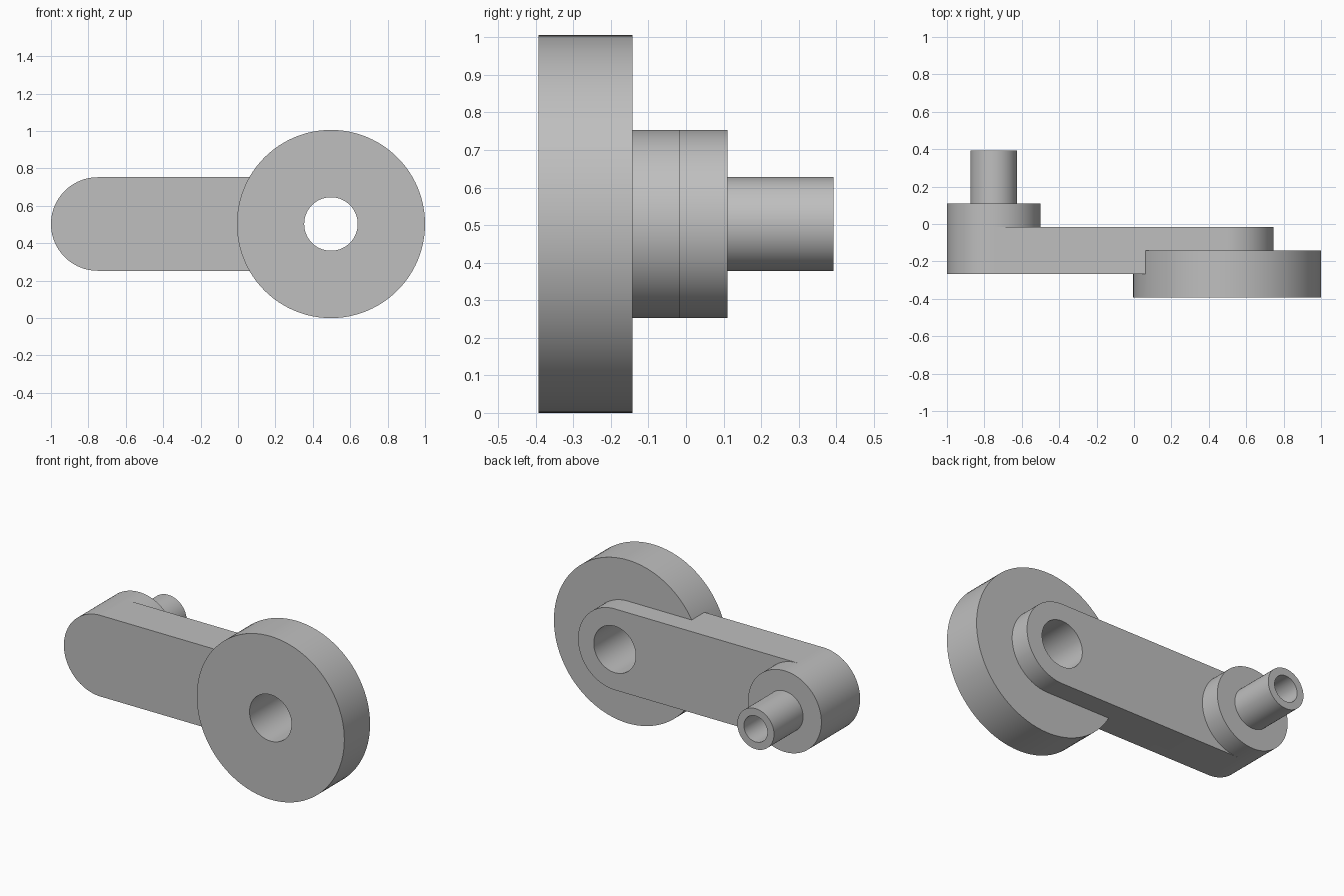
import bpy
import bmesh
from math import cos, sin, pi

SEG = 96
MID_Z = 0.503          # height of the crank axis
PIVOT_X, PIN_X = 0.497, -0.75

cube = bpy.data.objects.get("Cube")
if cube:
    bpy.data.objects.remove(cube, do_unlink=True)

grey = bpy.data.materials.new("plain grey")
grey.use_nodes = True
colour = (0.52, 0.52, 0.52, 1)
grey.diffuse_color = colour
grey.node_tree.nodes["Principled BSDF"].inputs["Base Color"].default_value = colour


def arc(x, radius, start, end, steps):
    """Points (x, z) along an arc centred on the crank axis height."""
    angles = [start + (end - start) * i / steps for i in range(steps + 1)]
    return [(x + radius * cos(a), MID_Z + radius * sin(a)) for a in angles]


def circle(x, radius):
    return arc(x, radius, 0, 2 * pi, SEG)[:-1]


def loft(name, sections, cap_start=True):
    """Join a series of (outline, y) sections into one surface."""
    bm = bmesh.new()
    rings = [[bm.verts.new((x, y, z)) for x, z in pts] for pts, y in sections]
    for a, b in zip(rings, rings[1:]):
        for i in range(len(a)):
            j = (i + 1) % len(a)
            bm.faces.new((a[i], a[j], b[j], b[i]))
    if cap_start:
        bm.faces.new(rings[0][::-1])
    bm.faces.new(rings[-1])
    bmesh.ops.recalc_face_normals(bm, faces=bm.faces)
    mesh = bpy.data.meshes.new(name)
    bm.to_mesh(mesh)
    bm.free()
    mesh.materials.append(grey)
    obj = bpy.data.objects.new(name, mesh)
    bpy.context.collection.objects.link(obj)
    return obj


def select(obj):
    bpy.ops.object.select_all(action="DESELECT")
    obj.select_set(True)
    bpy.context.view_layer.objects.active = obj


def combine(obj, other, operation):
    select(obj)
    mod = obj.modifiers.new(operation.lower(), "BOOLEAN")
    mod.operation, mod.object, mod.solver = operation, other, "EXACT"
    bpy.ops.object.modifier_apply(modifier=mod.name)
    bpy.data.objects.remove(other, do_unlink=True)


# Round-ended arm fused with the large disc, bored through at the pivot
outline = (arc(PIVOT_X, 0.25, -pi / 2, pi / 2, SEG // 2)
           + arc(PIN_X, 0.25, pi / 2, 3 * pi / 2, SEG // 2))
crank = loft("crank_arm_and_disc", [(outline, -0.267), (outline, -0.016)])
disc_ring = circle(PIVOT_X, 0.503)
combine(crank, loft("disc", [(disc_ring, -0.393), (disc_ring, -0.142)]), "UNION")
bore_ring = circle(PIVOT_X, 0.143)
combine(crank, loft("bore", [(bore_ring, -0.6), (bore_ring, 0.2)]), "DIFFERENCE")

# Raised boss with a hollow handle pin, seated on the back of the arm
boss_steps = [(0.25, -0.016), (0.25, 0.11), (0.125, 0.11),
              (0.125, 0.393), (0.08, 0.393), (0.08, 0.11)]
boss = loft("boss_and_pin", [(circle(PIN_X, r), y) for r, y in boss_steps],
            cap_start=False)

for obj in (crank, boss):
    select(obj)
    bpy.ops.object.shade_smooth_by_angle(angle=pi / 6)
